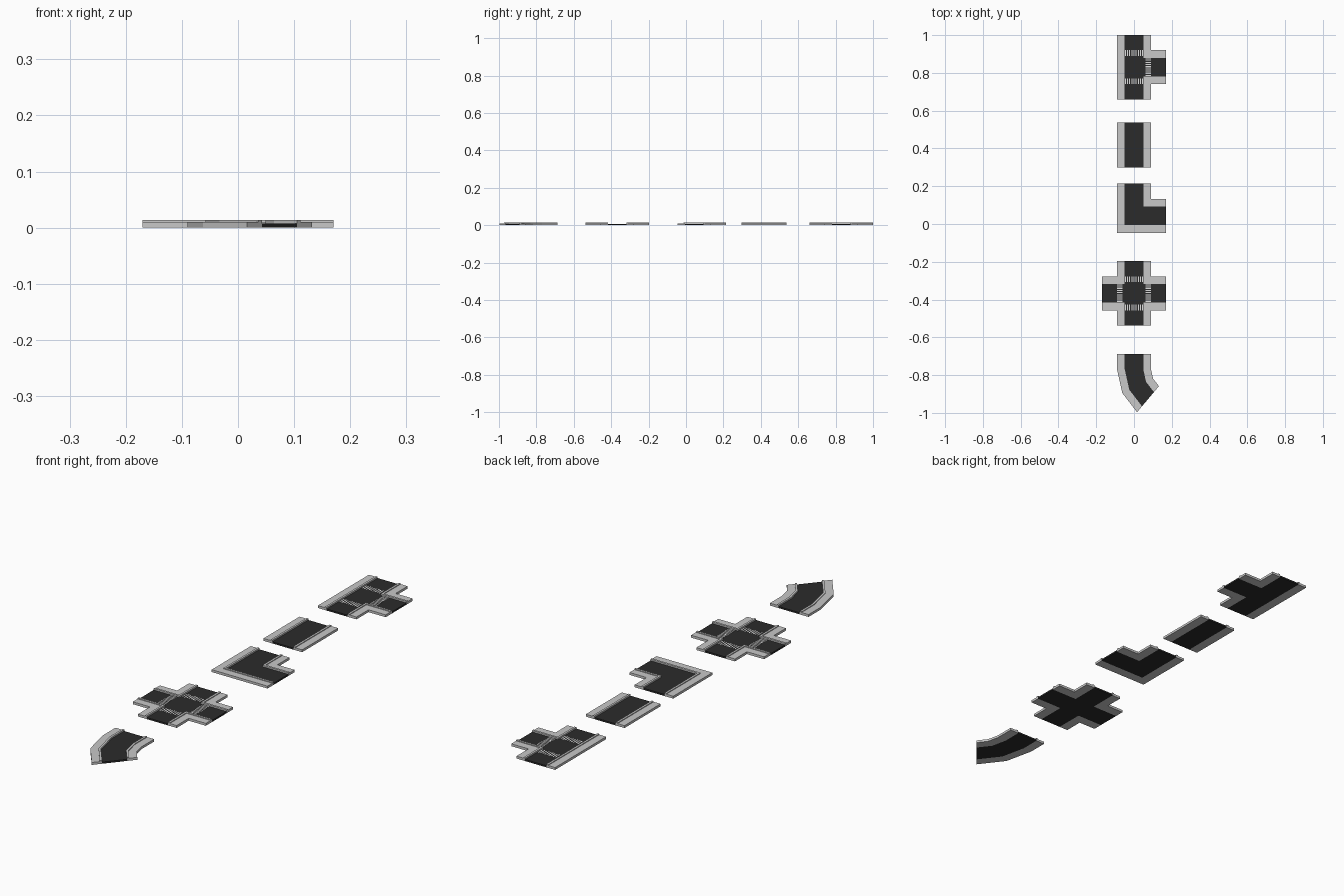
import bpy, bmesh, math

if "Cube" in bpy.data.objects:
    bpy.data.objects.remove(bpy.data.objects["Cube"])

HALF, KERB_OUT, KERB_IN = 0.09, 0.058, 0.049   # offsets from road centreline
Z_WALK, Z_KERB, Z_ROAD = 0.0102, 0.0135, 0.007
ARM = 0.17


def material(name, v):
    m = bpy.data.materials.new(name)
    m.diffuse_color = (v, v, v, 1)
    m.use_nodes = True
    m.node_tree.nodes["Principled BSDF"].inputs["Base Color"].default_value = m.diffuse_color
    return m


CONCRETE = material("light_concrete", 0.58)
ASPHALT = material("dark_asphalt", 0.024)
PAINT = material("white_paint", 0.75)

WALK = [(HALF, 0), (HALF, Z_WALK), (KERB_OUT, Z_WALK),
        (KERB_OUT, Z_KERB), (KERB_IN, Z_KERB), (KERB_IN, 0)]
ROAD = [(-KERB_IN, 0), (-KERB_IN, Z_ROAD), (KERB_IN, Z_ROAD), (KERB_IN, 0)]


def mirrored(profile):
    return [(-d, z) for d, z in profile]


def sweep(bm, path, profile, cy=0):
    """Sweep a closed (offset, z) profile along (x, y, nx, ny) stations."""
    rings = [[bm.verts.new((x + d * nx, y + cy + d * ny, z)) for d, z in profile]
             for x, y, nx, ny in path]
    n = len(profile)
    for a, b in zip(rings, rings[1:]):
        for i in range(n):
            j = (i + 1) % n
            bm.faces.new((a[i], a[j], b[j], b[i]))
    bm.faces.new(rings[0])
    bm.faces.new(rings[-1])


def build(name, mat, sweeps, cy=0):
    bm = bmesh.new()
    for path, profile in sweeps:
        sweep(bm, path, profile, cy)
    bmesh.ops.recalc_face_normals(bm, faces=bm.faces)
    me = bpy.data.meshes.new(name)
    bm.to_mesh(me)
    bm.free()
    me.materials.append(mat)
    ob = bpy.data.objects.new(name, me)
    bpy.context.collection.objects.link(ob)


def straight(length):
    return [(0, length, 1, 0), (0, -length, 1, 0)]


def elbow(sx, sy):
    return [(0, sy * ARM, sx, 0), (0, 0, sx, sy), (sx * ARM, 0, 0, sy)]


def side_arm(sx):
    return [(sx * KERB_IN, 0, 0, 1), (sx * ARM, 0, 0, 1)]


def zebra(dx, dy):
    """Ten painted bars across the arm pointing along (dx, dy)."""
    pitch = 2 * KERB_IN / 10
    bar = [(-pitch / 4, Z_ROAD), (-pitch / 4, Z_ROAD + 0.0006),
           (pitch / 4, Z_ROAD + 0.0006), (pitch / 4, Z_ROAD)]
    out = []
    for i in range(10):
        t = (i - 4.5) * pitch
        out.append(([(dx * r + abs(dy) * t, dy * r + abs(dx) * t, abs(dy), abs(dx))
                     for r in (0.06, 0.09)], bar))
    return out


# T junction
cy = 0.83
build("t_junction_road", ASPHALT, [(straight(ARM), ROAD), (side_arm(1), ROAD)], cy)
build("t_junction_pavement", CONCRETE,
      [(straight(ARM), mirrored(WALK)), (elbow(1, 1), WALK), (elbow(1, -1), WALK)], cy)
build("t_junction_crossings", PAINT, zebra(0, 1) + zebra(0, -1) + zebra(1, 0), cy)

# straight piece
cy = 0.418
build("straight_road", ASPHALT, [(straight(0.12), ROAD)], cy)
build("straight_pavement", CONCRETE,
      [(straight(0.12), WALK), (straight(0.12), mirrored(WALK))], cy)

# square corner
cy = 0.0435
build("corner_road", ASPHALT, [(elbow(1, 1), ROAD)], cy)
build("corner_pavement", CONCRETE,
      [(elbow(1, 1), WALK), (elbow(1, 1), mirrored(WALK))], cy)

# crossroads
cy = -0.367
build("crossroads_road", ASPHALT,
      [(straight(ARM), ROAD), (side_arm(1), ROAD), (side_arm(-1), ROAD)], cy)
build("crossroads_pavement", CONCRETE,
      [(elbow(sx, sy), WALK) for sx in (1, -1) for sy in (1, -1)], cy)
build("crossroads_crossings", PAINT,
      zebra(0, 1) + zebra(0, -1) + zebra(1, 0) + zebra(-1, 0), cy)

# bend: short straight then two 25 degree segments
R, cy = 0.207, -0.769
bend = [(0, 0.082, 1, 0)]
for deg in (0, 25, 50):
    c, s = math.cos(math.radians(deg)), math.sin(math.radians(deg))
    bend.append((R - R * c, -R * s, c, s))
build("bend_road", ASPHALT, [(bend, ROAD)], cy)
build("bend_pavement", CONCRETE, [(bend, WALK), (bend, mirrored(WALK))], cy)
